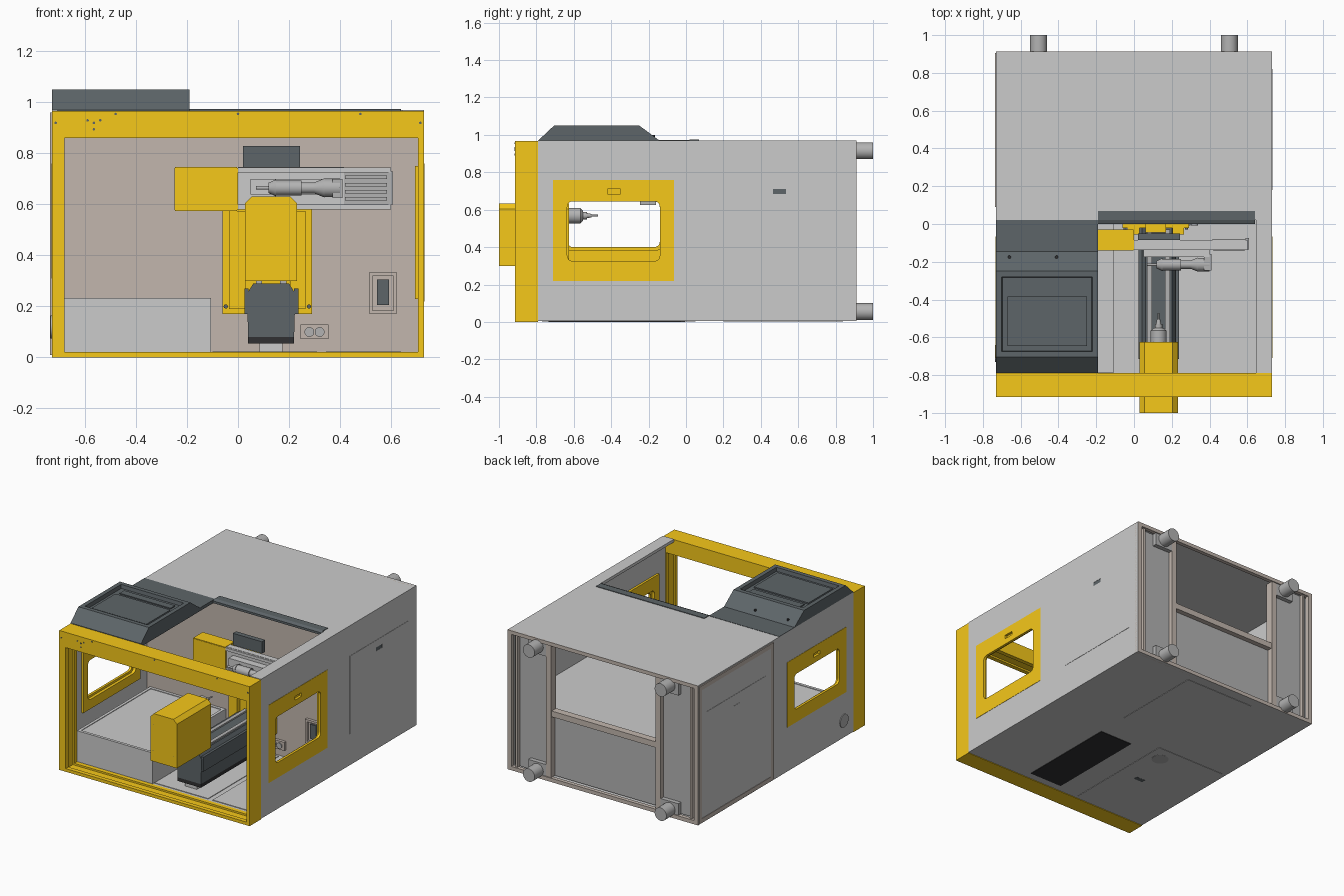
import bpy, bmesh, math
from mathutils import Vector, Matrix

if "Cube" in bpy.data.objects:
    bpy.data.objects.remove(bpy.data.objects["Cube"])


def mat(name, rgb):
    m = bpy.data.materials.new(name)
    m.diffuse_color = (*rgb, 1)
    m.use_nodes = True
    m.node_tree.nodes["Principled BSDF"].inputs["Base Color"].default_value = m.diffuse_color
    return m


YEL = mat("yellow_paint", (0.92, 0.58, 0.01))
DARK = mat("dark_grey_paint", (0.11, 0.13, 0.14))
BLACK = mat("black_plastic", (0.03, 0.03, 0.032))
BROWN = mat("warm_grey_steel", (0.54, 0.47, 0.42))
STEEL = mat("mid_grey_steel", (0.45, 0.45, 0.45))


def add(name, me, m):
    ob = bpy.data.objects.new(name, me)
    bpy.context.collection.objects.link(ob)
    if m:
        me.materials.clear()
        me.materials.append(m)
    return ob


def box(name, x, y, z, m=None, bevel=0):
    bm = bmesh.new()
    bmesh.ops.create_cube(bm, size=1)
    for v in bm.verts:
        v.co = Vector([a[0] + (c + .5) * (a[1] - a[0]) for a, c in zip((x, y, z), v.co)])
    if bevel:
        bmesh.ops.bevel(bm, geom=bm.edges[:], offset=bevel, segments=2, affect='EDGES')
    me = bpy.data.meshes.new(name)
    bm.to_mesh(me)
    bm.free()
    return add(name, me, m)


def rect(u0, u1, v0, v1, r=0):
    if not r:
        return [(u0, v0), (u1, v0), (u1, v1), (u0, v1)]
    corners = ((u1 - r, v1 - r), (u0 + r, v1 - r), (u0 + r, v0 + r), (u1 - r, v0 + r))
    return [(cu + r * math.cos(a), cv + r * math.sin(a)) for i, (cu, cv) in enumerate(corners)
            for a in [(i + k / 5) * math.pi / 2 for k in range(6)]]


def prism(name, axis, loops, w, m=None):
    """Extrude an outline (with optional holes) along an axis from w[0] to w[1]."""
    cu = bpy.data.curves.new(name, 'CURVE')
    cu.dimensions, cu.fill_mode, cu.extrude = '2D', 'BOTH', (w[1] - w[0]) / 2
    for loop in loops:
        s = cu.splines.new('POLY')
        s.points.add(len(loop) - 1)
        s.use_cyclic_u = True
        for p, (u, v) in zip(s.points, loop):
            p.co = (u, v, 0, 1)
    tmp = bpy.data.objects.new(name + "_outline", cu)
    bpy.context.collection.objects.link(tmp)
    dg = bpy.context.evaluated_depsgraph_get()
    me = bpy.data.meshes.new_from_object(tmp.evaluated_get(dg))
    bpy.data.objects.remove(tmp)
    bm = bmesh.new()
    bm.from_mesh(me)
    mid = (w[0] + w[1]) / 2
    for v in bm.verts:
        a, b, c = v.co.x, v.co.y, v.co.z + mid
        v.co = {'x': (c, a, b), 'y': (a, c, b), 'z': (a, b, c)}[axis]
    bmesh.ops.remove_doubles(bm, verts=bm.verts, dist=1e-5)
    bmesh.ops.recalc_face_normals(bm, faces=bm.faces)
    for f in bm.faces:
        f.smooth = False
    bm.to_mesh(me)
    bm.free()
    return add(name, me, m)


def turned(name, axis, c, steps, m=None):
    """Stack of coaxial cones and cylinders; steps are (start, end, radius0, radius1)."""
    bm = bmesh.new()
    rot = {'x': Matrix.Rotation(math.pi / 2, 4, 'Y'), 'y': Matrix.Rotation(-math.pi / 2, 4, 'X'),
           'z': Matrix.Identity(4)}[axis]
    for a, b, r0, r1 in steps:
        mid = (a + b) / 2
        pos = {'x': (mid, c[0], c[1]), 'y': (c[0], mid, c[1]), 'z': (c[0], c[1], mid)}[axis]
        bmesh.ops.create_cone(bm, cap_ends=True, segments=28, radius1=r0, radius2=r1, depth=b - a,
                              matrix=Matrix.Translation(pos) @ rot)
    for f in bm.faces:
        f.smooth = len(f.verts) == 4
    for e in bm.edges:
        if e.calc_face_angle(0) > .6:
            e.smooth = False
    me = bpy.data.meshes.new(name)
    bm.to_mesh(me)
    bm.free()
    return add(name, me, m)


# Enclosure walls, floor, roof and partition
for side, s, zlo, hole in (("right", 1, .22, .325), ("left", -1, .31, .40)):
    span = lambda a, b: (min(s * a, s * b), max(s * a, s * b))
    prism(side + "_wall", 'x', [rect(-.79, .91, .004, .97), rect(-.70, -.075, zlo + .01, .75)], span(.71, .73))
    prism(side + "_window_door", 'x', [rect(-.71, -.065, zlo, .76), rect(-.635, -.14, hole, .645, .03),
                                      rect(-.42, -.35, .685, .71)], span(.715, .732), YEL)
    prism(side + "_window_lining", 'x', [rect(-.70, -.075, zlo + .01, .75), rect(-.65, -.125, hole - .015, .66, .03)],
          span(.695, .715), YEL)
    prism(side + "_cabinet_panel", 'x', [rect(.18, .82, .22, .76), rect(.465, .535, .685, .71)],
          span(.73, .732 if s > 0 else .736))
    box(side + "_cabinet_latch", span(.726, .7305), (.465, .535), (.685, .71), DARK)
prism("left_cabinet_rim", 'x', [rect(.09, .905, .01, .96), rect(.12, .88, .04, .93)], (-.737, -.73), BROWN)
box("left_cabinet_skin", (-.734, -.73), (.12, .88), (.04, .93))
turned("left_cable_port", 'x', (-.685, .12), [(-.735, -.73, .045, .045)], STEEL)
box("floor_panel", (-.71, .71), (-.79, .91), (.004, .02))
box("cabinet_roof", (-.71, .71), (.02, .91), (.95, .97))
box("right_roof_strip", (.645, .71), (-.79, .02), (.95, .97))
box("chamber_partition", (-.71, .71), (.02, .04), (.02, .95), BROWN)
prism("roof_trim", 'x', [[(.0, .95), (.0, .965), (.02, .974), (.07, .974), (.07, .95)]], (-.19, .64), DARK)

# Underside covers
box("bottom_vent", (0, .25), (-.735, -.03), (0, .004), BLACK)
box("bottom_rear_cover", (-.28, .25), (.2, .84), (.0015, .004))
box("bottom_front_cover", (-.70, -.17), (-.77, .05), (.0015, .004))
turned("bottom_port", 'z', (-.27, -.06), [(.0005, .003, .055, .055)], STEEL)
box("bottom_latch", (-.37, -.30), (-.36, -.33), (.0005, .003), DARK)

# Yellow front frame with an inner channel
outer = rect(-.73, .73, 0, .966)
for n, (lo, hi, g) in enumerate(((-.915, -.885, 0), (-.885, -.82, .012), (-.82, -.79, 0))):
    prism(f"front_frame_{n}", 'y', [outer, rect(-.68 - g, .705 + g, .022 - g, .86 + g)], (lo, hi), YEL)
for n, (x, z) in enumerate(((-.59, .93), (-.565, .92), (-.54, .93), (-.565, .895), (-.715, .92),
                            (-.48, .955), (0, .955), (.48, .955), (.715, .92))):
    turned(f"frame_screw_{n}", 'y', (x, z), [(-.917, -.91, .005, .005)], DARK)

# Operator console with recessed screen
con = prism("control_console", 'x', [[(-.79, .95), (-.79, .97), (-.705, 1.05), (-.25, 1.05), (-.145, .972),
                                     (.02, .972), (.02, .95)]], (-.73, -.19), DARK)
bm = bmesh.new()
bm.from_mesh(con.data)
top = [f for f in bm.faces if f.calc_center_median().z > 1.045]
bmesh.ops.inset_region(bm, faces=top, thickness=.042)
bmesh.ops.inset_region(bm, faces=top, thickness=.006)
for v in {v for f in top for v in f.verts}:
    v.co.z -= .025
bm.to_mesh(con.data)
bm.free()
box("console_screen", (-.67, -.25), (-.645, -.385), (1.02, 1.034), DARK)
box("console_key_strip", (-.655, -.265), (-.36, -.31), (1.02, 1.032), DARK)
for x in (-.66, -.41):
    turned("console_button", 'z', (x, -.175), [(.985, 1.0, .008, .008)], BLACK)

# Open back of the cabinet: rim, side panels, posts, cross bar and shelf
prism("back_rim", 'y', [rect(-.73, .73, .004, .97), rect(-.70, .70, .03, .945)], (.885, .912), BROWN)
for s in (-1, 1):
    a, b = sorted((s * .44, s * .70))
    box("back_side_panel", (a, b), (.86, .875), (.03, .945), STEEL)
    a, b = sorted((s * .40, s * .44))
    box("back_post", (a, b), (.85, .905), (.03, .945), BROWN)
    a, b = sorted((s * .66, s * .675))
    box("back_panel_lip", (a, b), (.875, .90), (.03, .945), BROWN)
    for z in (.055, .915):
        turned("levelling_foot", 'y', (s * .505, z), [(.87, .905, .022, .022), (.905, 1.0, .045, .045)], STEEL)
        box("foot_bracket", (s * .505 - .07, s * .505 + .07), (.875, .905),
            (.03, .11) if z < .5 else (.86, .945), STEEL)
box("back_cross_bar", (-.40, .40), (.85, .90), (.45, .49), BROWN)
box("back_lower_panel", (-.40, .40), (.85, .865), (.03, .45), STEEL)
box("cabinet_shelf", (-.71, .71), (.04, .85), (.45, .465))

# Chamber floor block, floor covers and wall fittings
box("storage_block", (-.685, -.105), (-.785, .02), (.02, .23))
prism("storage_lid_rim", 'z', [rect(-.685, -.105, -.785, .015), rect(-.665, -.125, -.765, -.005)], (.23, .234))
box("floor_cover_centre", (-.10, .31), (-.77, .0), (.02, .024))
box("floor_cover_right", (.345, .64), (-.77, .0), (.02, .024))
prism("drain_frame", 'y', [rect(.515, .622, .17, .335), rect(.527, .61, .185, .32)], (.0, .02), BROWN)
box("drain_grille", (.545, .592), (.008, .02), (.205, .305), DARK)
box("socket_plate", (.245, .355), (.0, .02), (.072, .13), BROWN)
for x in (.28, .32):
    turned("socket", 'y', (x, .1), [(-.008, .0, .019, .019)], STEEL)

# Linear column carrying the spindle head
prism("column_body", 'y', [[(.04, .08), (.22, .08), (.225, .25), (.20, .29), (.06, .29), (.035, .25)]],
      (-.72, .0), DARK)
box("column_base", (.04, .22), (-.72, 0), (.055, .08), BLACK)
box("column_pedestal", (.085, .175), (-.70, 0), (.02, .055))
for x in (.025, .22):
    box("column_side_rail", (x, x + .017), (-.715, 0), (.17, .27), DARK)
for x in (.07, .165):
    box("guide_rail", (x, x + .025), (-.70, -.03), (.285, .30), STEEL)
prism("spindle_head", 'y', [[(.028, .30), (.232, .30), (.232, .605), (.205, .632), (.055, .632), (.028, .605)]],
      (-1.0, -.625), YEL)
for x in (.05, .21):
    for z in (.375, .56):
        turned("head_screw", 'y', (x, z), [(-1.0, -.99, .005, .005)], DARK)
turned("spindle", 'y', (.13, .568), [(-.63, -.565, .042, .042), (-.565, -.55, .042, .025),
                                    (-.55, -.53, .02, .02), (-.53, -.505, .014, .009), (-.505, -.47, .005, .005)], STEEL)

# Yellow saddle on the partition
box("saddle_plate", (-.06, .29), (-.02, .015), (.17, .58), YEL)
for x in ((-.035, .03), (.205, .265)):
    box("saddle_rib", x, (-.055, -.02), (.19, .575), YEL)
box("saddle_bridge", (.06, .17), (-.045, .015), (.575, .70), YEL)
for x in (-.048, .278):
    turned("saddle_bolt", 'y', (x, .2), [(-.03, -.02, .008, .008)], DARK)

# Cross axis: yellow drive cover, slide, motor and measuring arm
box("drive_cover", (-.25, 0), (-.14, -.03), (.575, .747), YEL, .003)
box("cross_slide", (0, .415), (-.125, -.085), (.58, .747))
box("slide_lower_rail", (0, .60), (-.138, -.085), (.58, .60))
box("slide_upper_rail", (0, .60), (-.138, -.085), (.725, .745))
box("motor_body", (.415, .59), (-.13, -.08), (.585, .74), STEEL)
for k in range(4):
    z = .615 + k * .028
    box("motor_fin", (.42, .585), (-.142, -.13), (z, z + .014), STEEL)
box("motor_end_plate", (.59, .608), (-.135, -.075), (.60, .73), STEEL)
box("cable_box", (.02, .243), (-.085, -.05), (.748, .83), DARK)
box("arm_mount", (.05, .40), (-.175, -.125), (.64, .70))
box("arm_link", (.37, .41), (-.245, -.16), (.625, .70), STEEL)
turned("probe_arm", 'x', (-.215, .665), [(.07, .12, .007, .007), (.12, .15, .02, .034), (.15, .25, .03, .03),
                                        (.25, .30, .022, .022), (.30, .34, .022, .038), (.34, .40, .036, .036)], STEEL)
